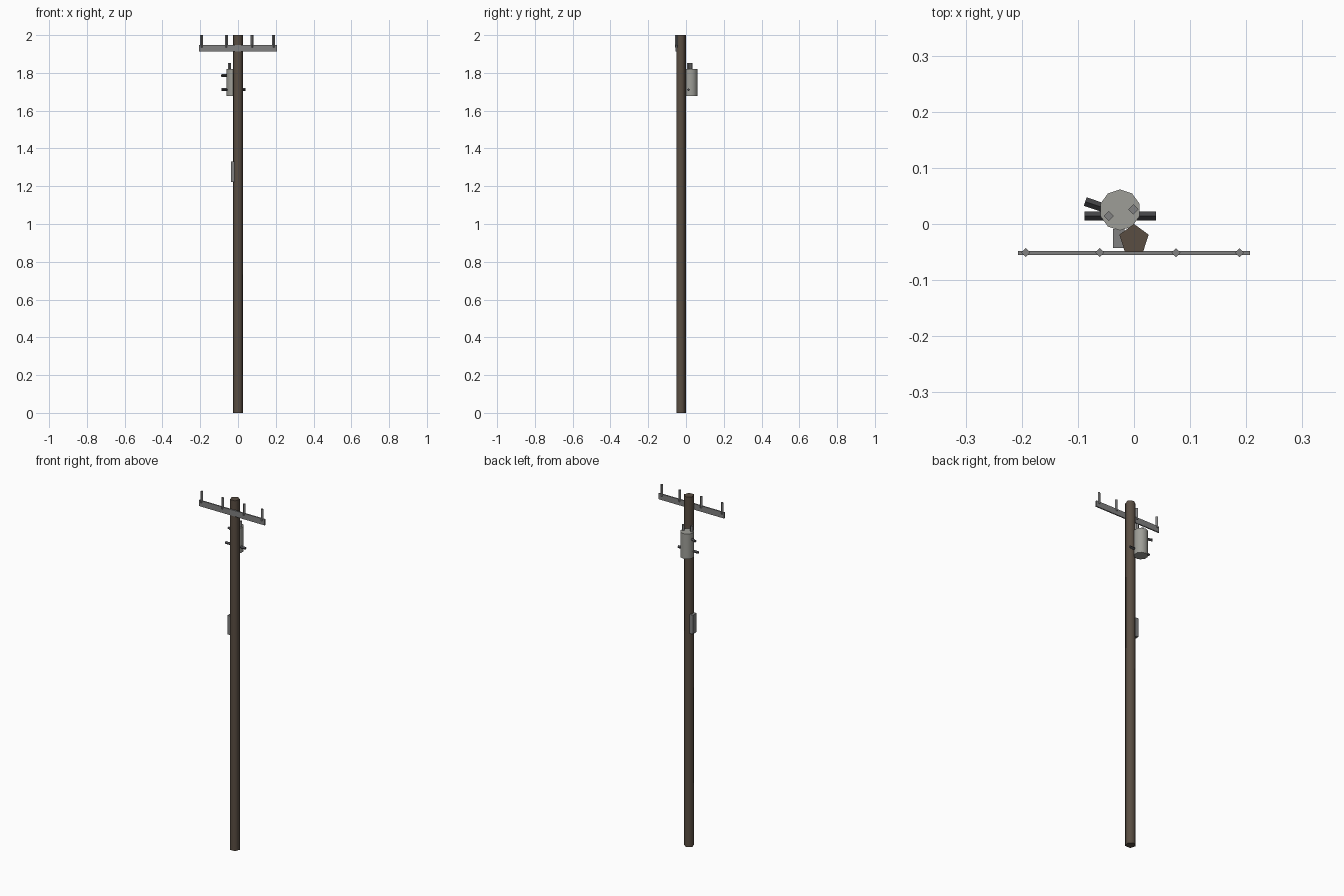
import bpy
from math import radians
from mathutils import Vector

if "Cube" in bpy.data.objects:
    bpy.data.objects.remove(bpy.data.objects["Cube"])


def material(name, rgb):
    m = bpy.data.materials.new(name)
    m.diffuse_color = (*rgb, 1)
    m.use_nodes = True
    m.node_tree.nodes["Principled BSDF"].inputs["Base Color"].default_value = m.diffuse_color
    return m


wood = material("dark_wood", (0.10, 0.075, 0.055))
steel = material("weathered_steel", (0.22, 0.22, 0.22))
tank_grey = material("tank_grey", (0.34, 0.34, 0.31))
dark = material("dark_fitting", (0.06, 0.06, 0.065))


def finish(name, mat, smooth=False):
    ob = bpy.context.object
    ob.name = name
    ob.data.materials.append(mat)
    if smooth:
        bpy.ops.object.shade_smooth_by_angle(angle=radians(80))
    return ob


def rod(name, start, end, radius, sides, mat, smooth=False):
    """Prism between two points."""
    a, b = Vector(start), Vector(end)
    d = b - a
    bpy.ops.mesh.primitive_cylinder_add(vertices=sides, radius=radius,
                                        depth=d.length, location=(a + b) / 2)
    ob = finish(name, mat, smooth)
    if d.xy.length > 1e-6:
        ob.rotation_euler = d.to_track_quat('Z', 'Y').to_euler()
    return ob


def box(name, lo, hi, mat):
    lo, hi = Vector(lo), Vector(hi)
    bpy.ops.mesh.primitive_cube_add(size=1, location=(lo + hi) / 2)
    bpy.context.object.scale = hi - lo
    return finish(name, mat)


# Five-sided pole, one corner to the back
rod("pole", (0, -0.0275, 0), (0, -0.0275, 2), 0.0275, 5, wood, True)

# Crossarm with insulator pins
box("crossarm", (-0.207, -0.055, 1.913), (0.207, -0.048, 1.947), steel)
for i, x in enumerate((-0.193, -0.061, 0.075, 0.188)):
    rod(f"insulator_pin_{i + 1}", (x, -0.051, 1.935), (x, -0.051, 2), 0.008, 4, steel)

# Transformer tank with two top bushings
rod("transformer_tank", (-0.025, 0.025, 1.677), (-0.025, 0.025, 1.82), 0.0365, 10, tank_grey, True)
for i, (x, y) in enumerate(((-0.045, 0.014), (-0.001, 0.026))):
    rod(f"top_bushing_{i + 1}", (x, y, 1.81), (x, y, 1.852), 0.009, 4, steel)

# Side terminals
rod("lower_terminal", (-0.088, 0.014, 1.711), (0.039, 0.014, 1.711), 0.008, 4, dark)
rod("upper_terminal", (-0.087, 0.040, 1.785), (-0.04, 0.024, 1.785), 0.008, 4, dark)

# Meter box on the left side
box("meter_box", (-0.037, -0.043, 1.222), (-0.017, -0.009, 1.33), steel)
